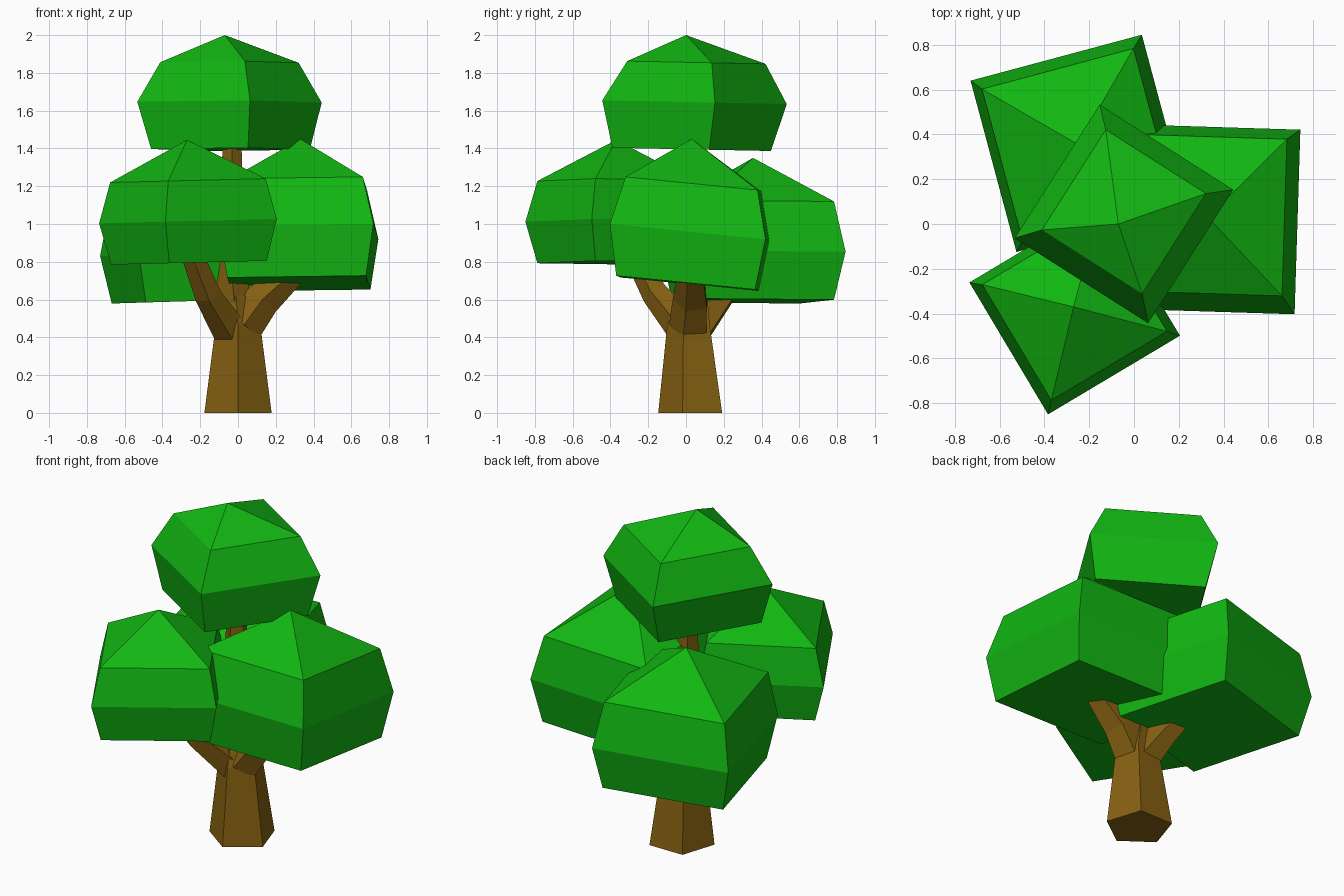
import bpy, bmesh
from math import sin, cos, radians, tau
from mathutils import Vector

if "Cube" in bpy.data.objects:
    bpy.data.objects.remove(bpy.data.objects["Cube"])


def material(name, color):
    m = bpy.data.materials.new(name)
    m.diffuse_color = color
    m.use_nodes = True
    m.node_tree.nodes["Principled BSDF"].inputs["Base Color"].default_value = m.diffuse_color
    return m


GREEN = material("leaf_green", (0.006, 0.47, 0.006, 1))
BROWN = material("bark_brown", (0.235, 0.118, 0.006, 1))


def loft(name, rings, mat, apex=None):
    """Skin a stack of rings; close the end with an apex or a flat cap."""
    bm = bmesh.new()
    loops = [[bm.verts.new(p) for p in r] for r in rings]
    n = len(loops[0])
    for a, b in zip(loops, loops[1:]):
        for i in range(n):
            j = (i + 1) % n
            bm.faces.new((a[i], a[j], b[j], b[i]))
    bm.faces.new(loops[0][::-1])
    if apex:
        tip = bm.verts.new(apex)
        for i in range(n):
            bm.faces.new((loops[-1][i], loops[-1][(i + 1) % n], tip))
    else:
        bm.faces.new(loops[-1])
    bmesh.ops.recalc_face_normals(bm, faces=bm.faces)
    me = bpy.data.meshes.new(name)
    bm.to_mesh(me)
    bm.free()
    me.materials.append(mat)
    ob = bpy.data.objects.new(name, me)
    bpy.context.collection.objects.link(ob)


def crown(name, apex, angle, tilt, levels):
    """Four-sided leaf clump; each level is (x, y, z, radius), bottom first."""
    rings = []
    for x, y, z, r in levels:
        ring = []
        for k in range(4):
            a = radians(angle + 90 * k)
            dx, dy = r * cos(a), r * sin(a)
            ring.append((x + dx, y + dy, z + tilt[0] * dx + tilt[1] * dy))
        rings.append(ring)
    loft(name, rings, GREEN, apex)


def limb(name, path, upright=False):
    """Five-sided tapering limb along (x, y, z, radius) points."""
    pts = [Vector(p[:3]) for p in path]
    rings = []
    for i, p in enumerate(pts):
        d = pts[min(i + 1, len(pts) - 1)] - pts[max(i - 1, 0)]
        q = Vector((0, 0, 1)).rotation_difference(Vector((0, 0, 1)) if upright else d)
        r = path[i][3]
        rings.append([p + q @ Vector((r * sin(tau * k / 5), -r * cos(tau * k / 5), 0))
                      for k in range(5)])
    loft(name, rings, BROWN)


# Leaf clumps
crown("top_crown", (-0.07, 0, 2.0), 12.5, (0, -0.02),
      [(-0.04, 0.03, 1.395, 0.43), (-0.045, 0.045, 1.645, 0.5), (-0.045, 0.055, 1.855, 0.375)])
crown("front_crown", (-0.27, -0.37, 1.445), -14.2, (0.025, 0),
      [(-0.26, -0.375, 0.795, 0.425), (-0.265, -0.38, 1.015, 0.485), (-0.265, -0.375, 1.23, 0.425)])
crown("right_crown", (0.33, 0.03, 1.45), 43.2, (0.01, -0.1),
      [(0.322, 0.01, 0.685, 0.52), (0.318, 0.022, 0.955, 0.583), (0.322, 0.04, 1.21, 0.495)])
crown("back_crown", (-0.25, 0.355, 1.35), 60, (0.03, 0),
      [(-0.24, 0.355, 0.592, 0.495), (-0.245, 0.36, 0.845, 0.56), (-0.25, 0.355, 1.112, 0.495)])

# Trunk, and its thinner continuation up to the top clump
limb("trunk", [(0, 0.04, 0, 0.187), (0, 0.025, 0.46, 0.125), (-0.01, 0.04, 0.62, 0.09)], True)
limb("upper_trunk", [(-0.01, 0.04, 0.5, 0.1), (-0.04, 0.04, 0.8, 0.08), (-0.03, 0.03, 1.46, 0.05)], True)

# Branches into the lower clumps
limb("front_branch", [(-0.04, 0, 0.44, 0.1), (-0.16, -0.16, 0.63, 0.075), (-0.25, -0.28, 0.86, 0.06)])
limb("right_branch", [(0.03, 0.02, 0.46, 0.11), (0.13, 0.03, 0.6, 0.1), (0.33, 0.03, 0.78, 0.07)])
limb("back_branch", [(-0.02, 0.05, 0.44, 0.1), (-0.09, 0.16, 0.58, 0.08), (-0.18, 0.27, 0.72, 0.06)])
